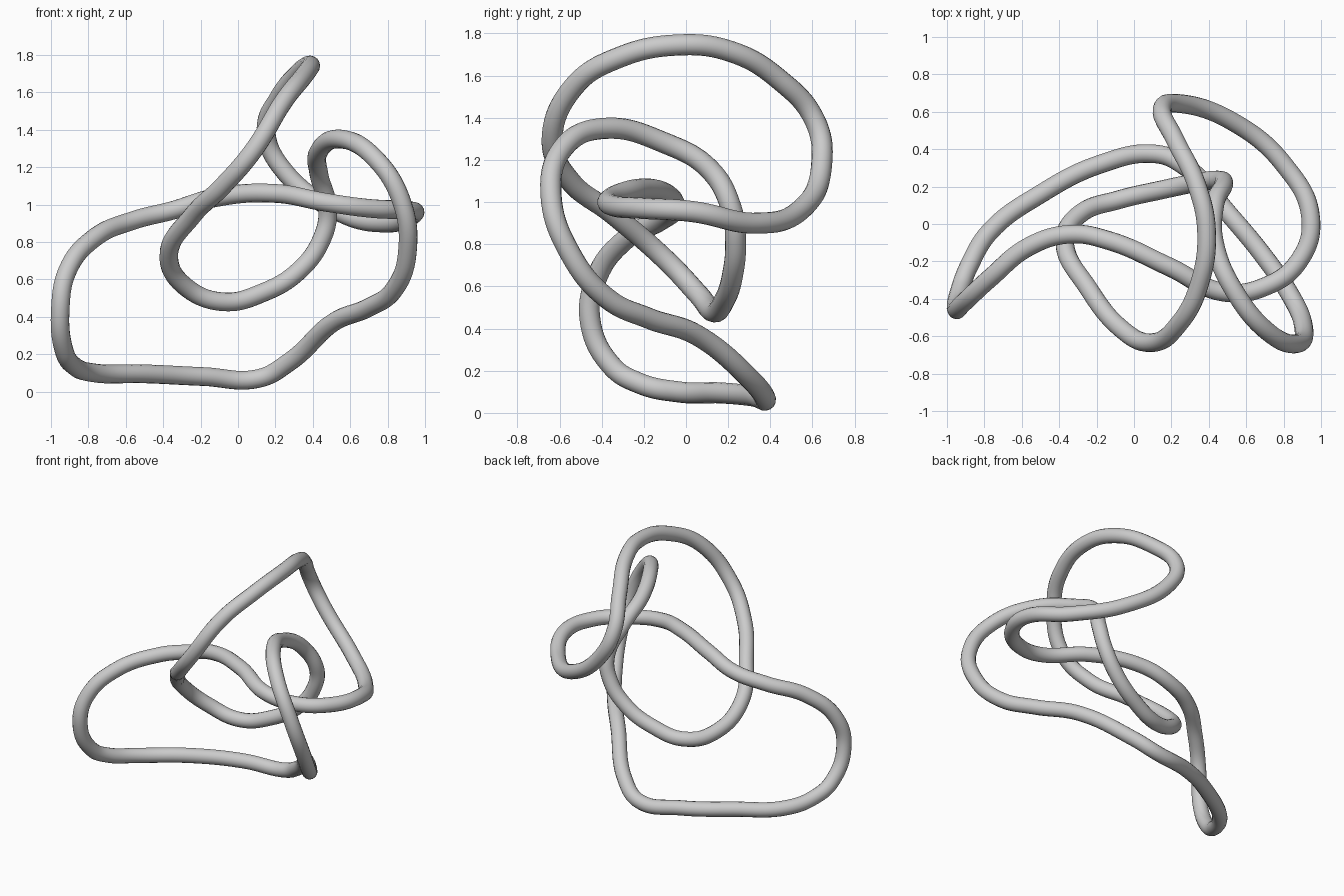
import bpy

TUBE_RADIUS = 0.05

# Remove the default object
default_cube = bpy.data.objects.get("Cube")
if default_cube:
    bpy.data.objects.remove(default_cube, do_unlink=True)


def flat_material(name, colour):
    material = bpy.data.materials.new(name)
    material.use_nodes = True
    material.diffuse_color = colour
    shader = next(n for n in material.node_tree.nodes if n.type == 'BSDF_PRINCIPLED')
    shader.inputs["Base Color"].default_value = colour
    return material


def closed_tube(name, path, radius, material):
    """Sweep a round section along a smooth closed path and return a mesh object."""
    curve = bpy.data.curves.new(name, 'CURVE')
    curve.dimensions = '3D'
    curve.resolution_u = 10
    curve.bevel_depth = radius
    curve.bevel_resolution = 6
    spline = curve.splines.new('BEZIER')
    spline.bezier_points.add(len(path) - 1)
    spline.use_cyclic_u = True
    for knot, position in zip(spline.bezier_points, path):
        knot.co = position
        knot.handle_left_type = knot.handle_right_type = 'AUTO'
    curve.materials.append(material)
    tube = bpy.data.objects.new(name, curve)
    bpy.context.collection.objects.link(tube)
    bpy.ops.object.select_all(action='DESELECT')
    tube.select_set(True)
    bpy.context.view_layer.objects.active = tube
    bpy.ops.object.convert(target='MESH')
    bpy.ops.object.shade_smooth()
    return bpy.context.object


# Low sweep along the ground, rising to the left side
ground_sweep = [
    (-.88, -.22, .14), (-.77, -.04, .1), (-.5, .16, .095), (-.18, .32, .08),
    (.11, .375, .07), (.27, .31, .155), (.51, .05, .37), (.7, -.18, .45),
    (.83, -.37, .54), (.905, -.54, .74),
]
# Upright front arch that dips back down into the inner loop
front_arch = [
    (.87, -.64, 1.03), (.72, -.58, 1.26), (.55, -.38, 1.35), (.43, -.1, 1.28),
    (.433, .107, 1.16), (.48, .215, .97), (.45, .235, .82), (.33, .22, .65),
    (.136, .18, .53), (-.08, .13, .48), (-.28, .06, .56), (-.37, -.09, .72),
    (-.24, -.35, .945), (-.08, -.55, 1.1),
]
# Tall loop over the top, ending at the left side
tall_loop = [
    (.083, -.635, 1.29), (.243, -.53, 1.55), (.35, -.32, 1.685), (.388, -.04, 1.745),
    (.335, .21, 1.715), (.22, .45, 1.575), (.15, .61, 1.39), (.23, .645, 1.2),
    (.54, .54, .96), (.8, .32, .9), (.945, .03, .955),
]
# Middle strand returning to the right side and down to the ground
return_strand = [
    (.88, -.2, .97), (.7, -.335, .98), (.48, -.365, 1.01), (.19, -.23, 1.06),
    (-.13, -.09, 1.035), (-.345, -.055, .97), (-.56, -.12, .915), (-.77, -.29, .82),
    (-.91, -.42, .65), (-.95, -.455, .44), (-.93, -.35, .22),
]

grey = flat_material("plain grey", (.6, .6, .6, 1))
closed_tube("knotted_tube", ground_sweep + front_arch + tall_loop + return_strand,
            TUBE_RADIUS, grey)
